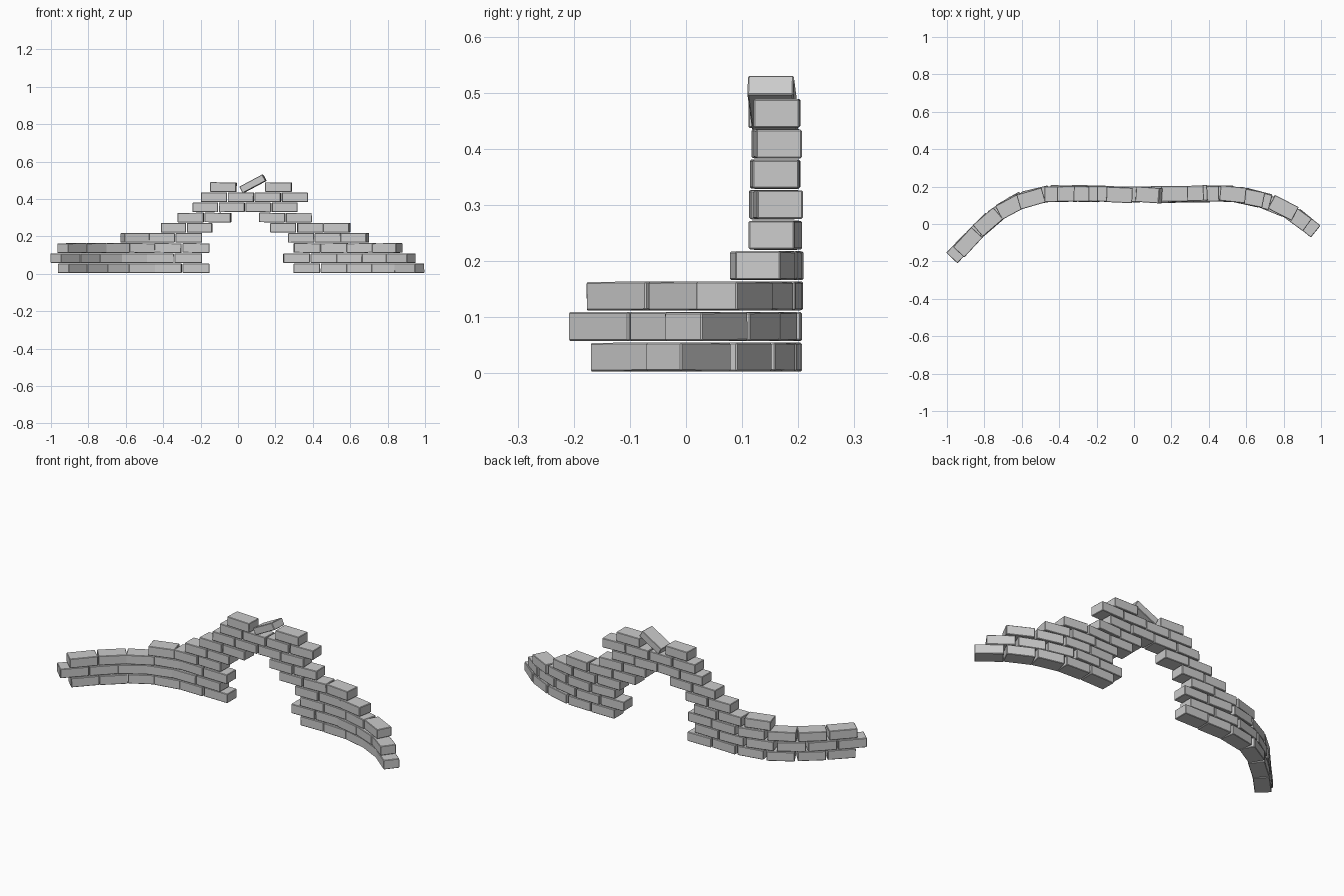
import bpy, bmesh, math, random
from mathutils import Vector, Euler

if "Cube" in bpy.data.objects:
    bpy.data.objects.remove(bpy.data.objects["Cube"])

random.seed(4)
DEPTH, HEIGHT, PITCH, GAP = 0.082, 0.051, 0.0543, 0.005

# Plan-view centreline of the curved wall
PATH = [Vector(p) for p in [
    (-1.0, -0.215), (-0.91, -0.115), (-0.80, -0.002), (-0.69, 0.087),
    (-0.57, 0.145), (-0.44, 0.165), (-0.2, 0.162), (0.0, 0.157), (0.2, 0.157),
    (0.4, 0.162), (0.52, 0.162), (0.61, 0.15), (0.74, 0.112), (0.867, 0.05),
    (1.0, -0.068)]]
CUM = [0.0]
for a, b in zip(PATH, PATH[1:]):
    CUM.append(CUM[-1] + (b - a).length)


def length_at(x):
    for i, (a, b) in enumerate(zip(PATH, PATH[1:])):
        if a.x <= x <= b.x:
            return CUM[i] + (CUM[i + 1] - CUM[i]) * (x - a.x) / (b.x - a.x)


def point_at(s):
    for i, (a, b) in enumerate(zip(PATH, PATH[1:])):
        if s <= CUM[i + 1] + 1e-6:
            return a.lerp(b, (s - CUM[i]) / (CUM[i + 1] - CUM[i]))


def brick(name, center, size, rot):
    """Box with slightly chamfered edges."""
    bm = bmesh.new()
    bmesh.ops.create_cube(bm, size=1)
    bmesh.ops.scale(bm, vec=size, verts=bm.verts)
    bmesh.ops.bevel(bm, geom=bm.edges[:], offset=0.0025, segments=1,
                    affect='EDGES', profile=0.5)
    mesh = bpy.data.meshes.new(name)
    bm.to_mesh(mesh)
    bm.free()
    ob = bpy.data.objects.new(name, mesh)
    ob.location = center
    ob.rotation_euler = Euler(rot)
    bpy.context.collection.objects.link(ob)


def run(row, x0, x1, count):
    """Lay a run of bricks along the centreline between two x positions."""
    s0, s1 = length_at(x0), length_at(x1)
    for i in range(count):
        a = point_at(s0 + (s1 - s0) * i / count)
        b = point_at(s0 + (s1 - s0) * (i + 1) / count)
        d, m = b - a, (a + b) / 2
        jitter = random.uniform(-0.004, 0.004)
        brick("brick_row_%d" % (row + 1),
              (m.x, m.y + jitter, 0.029 + row * PITCH),
              (d.length - GAP, DEPTH, HEIGHT),
              (0, random.uniform(-0.01, 0.01),
               math.atan2(d.y, d.x) + random.uniform(-0.03, 0.03)))


# Courses from the ground up: (start x, end x, bricks) on each side of the gap
COURSES = [
    [(-0.935, -0.15, 6), (0.295, 0.972, 5)],
    [(-0.975, -0.19, 6), (0.24, 0.93, 5)],
    [(-0.94, -0.15, 6), (0.295, 0.865, 4)],
    [(-0.62, -0.19, 3), (0.265, 0.695, 3)],
    [(-0.415, -0.135, 2), (0.17, 0.60, 3)],
    [(-0.325, -0.035, 2), (0.11, 0.395, 2)],
    [(-0.245, 0.32, 4)],
    [(-0.20, 0.375, 4)],
    [(-0.15, -0.006, 1), (0.142, 0.29, 1)],
]
for row, runs in enumerate(COURSES):
    for r in runs:
        run(row, *r)

# Loose tilted brick at the crown
brick("tilted_brick", (0.08, 0.155, 0.481), (0.14, DEPTH, HEIGHT - 0.012),
      (0, -math.radians(28), -0.07))
